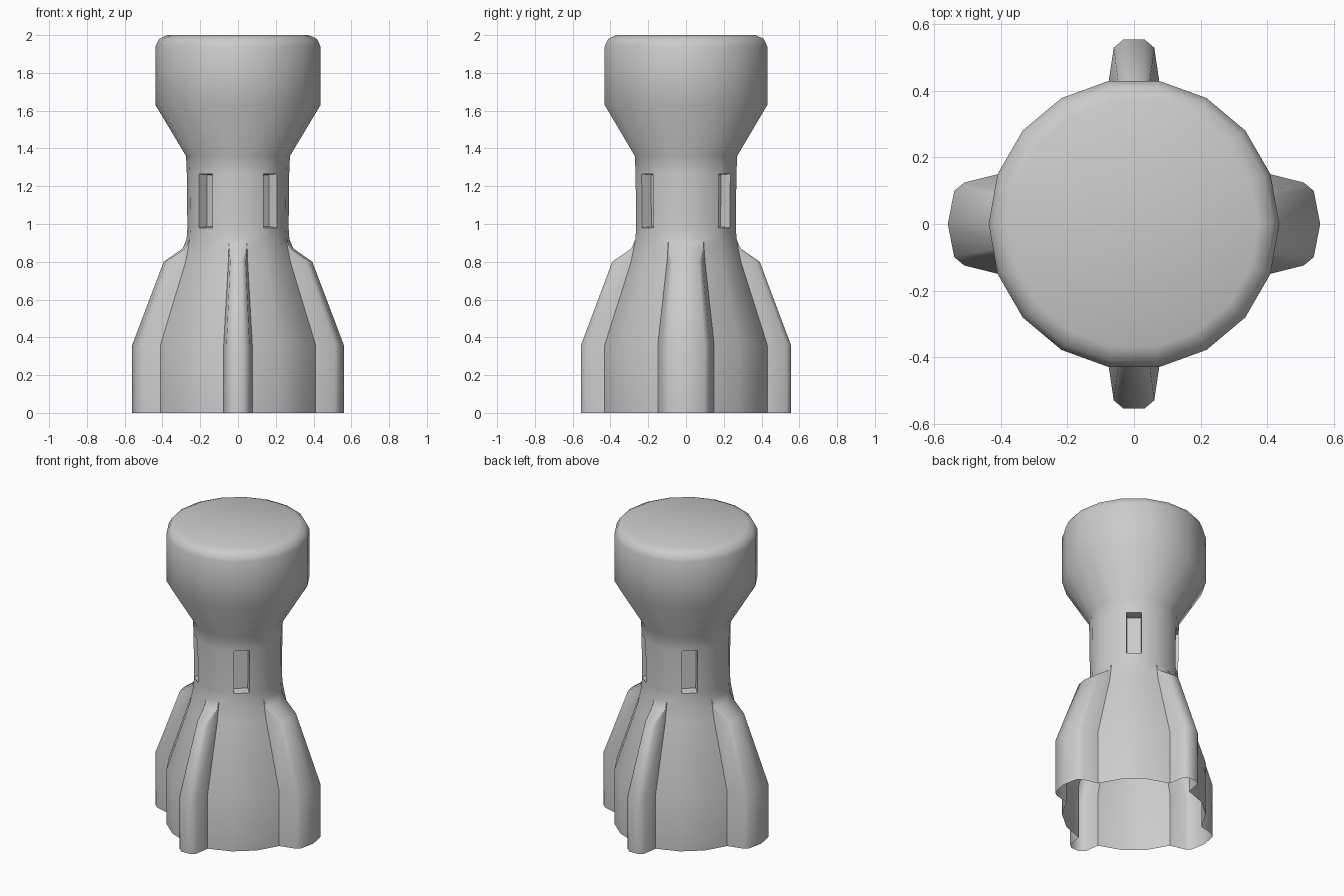
import bpy, bmesh, math

if "Cube" in bpy.data.objects:
    bpy.data.objects.remove(bpy.data.objects["Cube"])

SIDES = 18
BASE_R = 0.437


def ring_points(r, ext):
    """18-gon of radius r with two wide (x) and two narrow (y) fins; ext 0..1 is fin amount."""
    pts = []
    w = r / BASE_R
    for k in range(SIDES):
        a = k * 2 * math.pi / SIDES
        x, y = r * math.cos(a), r * math.sin(a)
        sx, sy = math.copysign(1, x), math.copysign(1, y)
        if k in (0, 9):                       # ridge of wide fin
            pts.append((x + sx * 0.123 * ext, 0))
            continue
        group = [(x, y)]
        if k in (1, 8, 10, 17):               # wide fin corners
            group += [(x + sx * o * ext, y - sy * i * w * min(1, ext * 1.2))
                      for o, i in ((0.10, 0.025), (0.13, 0.05))]
        elif k in (4, 5, 13, 14):             # narrow fin corners
            group += [(x - sx * i * w * min(1, ext * 1.2), y + sy * o * ext)
                      for o, i in ((0.10, 0.015), (0.125, 0.045))]
        if k in (1, 5, 10, 14):
            group.reverse()
        pts += group
    return pts


# Body profile: height, radius, fin amount
profile = [(0.0, BASE_R, 1), (0.36, BASE_R, 1), (0.80, 0.295, 0.8),
           (0.87, 0.281, 0.1), (0.92, 0.272, 0), (0.98, 0.268, 0),
           (1.265, 0.271, 0), (1.36, 0.275, 0), (1.63, BASE_R, 0),
           (1.94, BASE_R, 0), (1.98, 0.418, 0), (2.0, 0.375, 0)]

bm = bmesh.new()
rings = [[bm.verts.new((x, y, z)) for x, y in ring_points(r, e)] for z, r, e in profile]
for lo, hi in zip(rings, rings[1:]):
    n = len(lo)
    for i in range(n):
        j = (i + 1) % n
        bm.faces.new((lo[i], lo[j], hi[j], hi[i]))
bm.faces.new(rings[-1])                       # flat top, bottom stays open
bmesh.ops.remove_doubles(bm, verts=bm.verts, dist=0.0005)
bm.normal_update()

# Four recessed slots around the neck
slots = []
for f in bm.faces:
    c = f.calc_center_median()
    ang = math.degrees(math.atan2(abs(c.y), abs(c.x)))
    if 1.0 < c.z < 1.2 and abs(ang - 50) < 3:
        slots.append(f)
bmesh.ops.inset_individual(bm, faces=slots, thickness=0.005, depth=-0.06, use_even_offset=True)

mesh = bpy.data.meshes.new("finned_body")
bm.to_mesh(mesh)
bm.free()
body = bpy.data.objects.new("finned_body", mesh)
bpy.context.collection.objects.link(body)
bpy.context.view_layer.objects.active = body
body.select_set(True)
bpy.ops.object.shade_smooth_by_angle(angle=math.radians(42))
